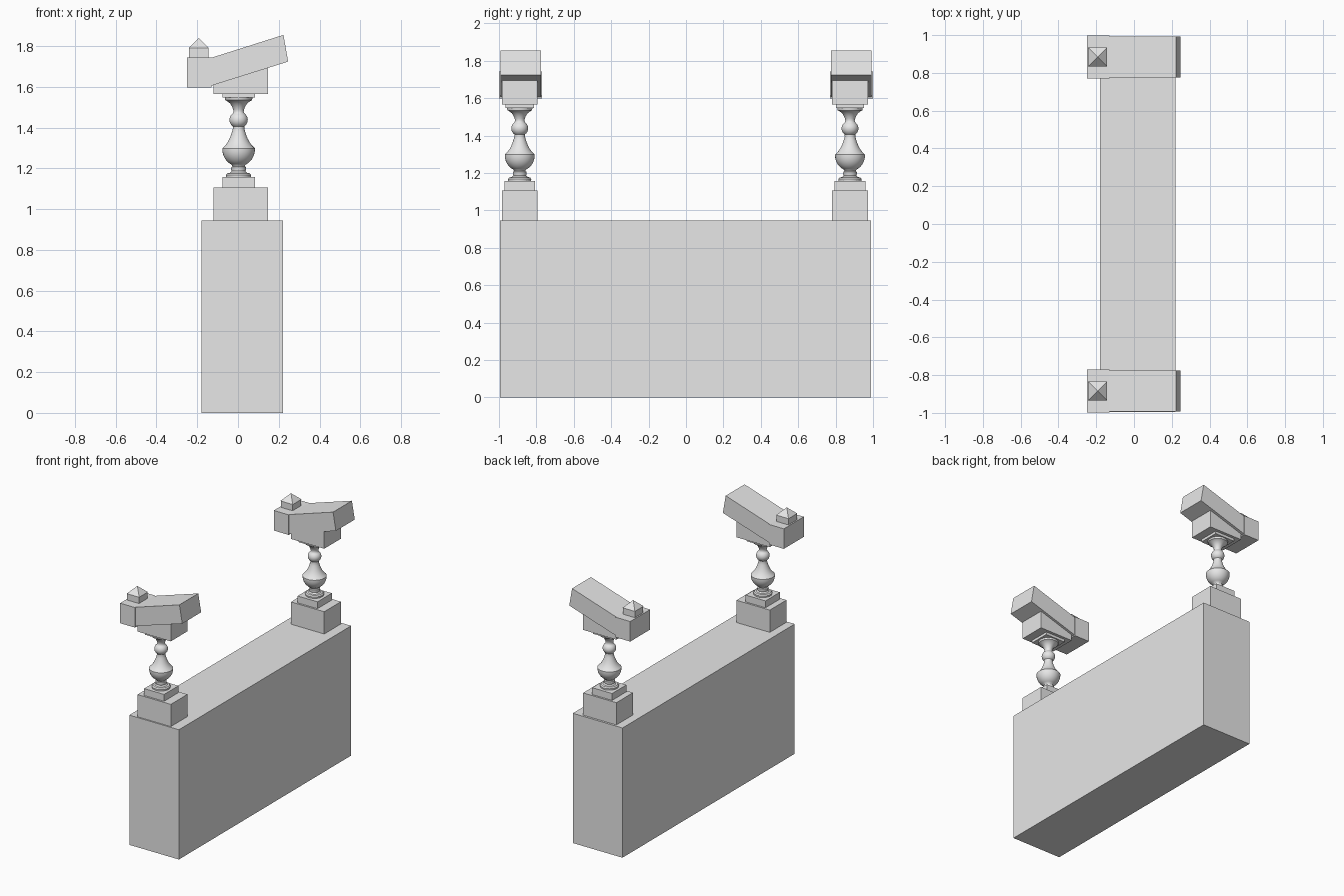
import bpy
import bmesh
from math import cos, sin, pi, radians

cube = bpy.data.objects.get("Cube")
if cube:
    bpy.data.objects.remove(cube, do_unlink=True)

stone = bpy.data.materials.new("stone grey")
stone.use_nodes = True
stone.diffuse_color = (0.8, 0.8, 0.8, 1)
stone.node_tree.nodes["Principled BSDF"].inputs["Base Color"].default_value = (0.8, 0.8, 0.8, 1)


def finish(name, bm):
    bmesh.ops.recalc_face_normals(bm, faces=bm.faces)
    mesh = bpy.data.meshes.new(name)
    bm.to_mesh(mesh)
    bm.free()
    mesh.materials.append(stone)
    obj = bpy.data.objects.new(name, mesh)
    bpy.context.collection.objects.link(obj)
    return obj


def prism(name, outline, y, width):
    """Extrude an (x, z) outline along y, centred on y."""
    bm = bmesh.new()
    face = bm.faces.new([bm.verts.new((x, y - width / 2, z)) for x, z in outline])
    out = bmesh.ops.extrude_face_region(bm, geom=[face])
    verts = [v for v in out["geom"] if isinstance(v, bmesh.types.BMVert)]
    bmesh.ops.translate(bm, verts=verts, vec=(0, width, 0))
    return finish(name, bm)


def box(name, x0, x1, z0, z1, y, width):
    return prism(name, [(x0, z0), (x1, z0), (x1, z1), (x0, z1)], y, width)


def pyramid(name, x, y, z, half, height):
    bm = bmesh.new()
    base = [bm.verts.new((x + sx * half, y + sy * half, z))
            for sx, sy in ((-1, -1), (1, -1), (1, 1), (-1, 1))]
    tip = bm.verts.new((x, y, z + height))
    bm.faces.new(base)
    for i in range(4):
        bm.faces.new((base[i], base[(i + 1) % 4], tip))
    return finish(name, bm)


def lathe(name, profile, x, y):
    """Spin an (r, z) profile around a vertical axis."""
    bm = bmesh.new()
    verts = [bm.verts.new((r, 0, z)) for r, z in profile]
    edges = [bm.edges.new(pair) for pair in zip(verts, verts[1:])]
    bmesh.ops.spin(bm, geom=verts + edges, cent=(0, 0, 0), axis=(0, 0, 1),
                   angle=2 * pi, steps=32)
    bmesh.ops.remove_doubles(bm, verts=bm.verts, dist=0.0005)
    bmesh.ops.translate(bm, verts=bm.verts, vec=(x, y, 0))
    obj = finish(name, bm)
    bpy.ops.object.select_all(action="DESELECT")
    obj.select_set(True)
    bpy.context.view_layer.objects.active = obj
    bpy.ops.object.shade_smooth_by_angle(angle=radians(35))


# Turned baluster: stepped foot, cup with concave shoulder, ball, flared cap
foot = [(0, 1.157), (0.061, 1.157), (0.062, 1.168), (0.055, 1.176),
        (0.042, 1.178), (0.034, 1.186), (0.037, 1.195), (0.036, 1.206), (0.03, 1.21)]
cup = [(0.08 * sin(a), 1.294 - 0.084 * cos(a))
       for a in (radians(d) for d in range(25, 91, 8))]
shoulder = [(0.08, 1.298), (0.066, 1.312), (0.054, 1.328), (0.045, 1.345),
            (0.038, 1.362), (0.032, 1.38), (0.028, 1.396)]
ball = [(0.045 * sin(a), 1.438 - 0.041 * cos(a))
        for a in (radians(d) for d in range(40, 145, 10))]
cap = [(0.025, 1.478), (0.027, 1.49), (0.032, 1.503), (0.042, 1.519),
       (0.058, 1.531), (0.066, 1.535), (0.068, 1.547), (0, 1.547)]
baluster = foot + cup + shoulder + ball + cap

# Long wall
box("wall", -0.18, 0.22, 0, 0.945, -0.003, 1.983)

# One pillar with a tilted head at each end
for side, post_y, head_y in (("front", -0.889, -0.884), ("back", 0.877, 0.884)):
    box(side + "_post", -0.12, 0.148, 0.945, 1.107, post_y, 0.192)
    box(side + "_plinth", -0.076, 0.084, 1.107, 1.157, post_y, 0.165)
    lathe(side + "_baluster", baluster, 0.003, post_y)
    box(side + "_cap_plate", -0.076, 0.084, 1.547, 1.566, post_y, 0.15)
    prism(side + "_bracket", [(-0.12, 1.566), (0.148, 1.566), (0.148, 1.695), (-0.12, 1.61)],
          post_y, 0.192)
    prism(side + "_tilted_beam", [(-0.13, 1.606), (0.246, 1.724), (0.223, 1.855), (-0.13, 1.743)],
          head_y, 0.217)
    box(side + "_end_block", -0.25, -0.13, 1.597, 1.743, head_y, 0.23)
    box(side + "_finial_base", -0.24, -0.145, 1.743, 1.79, head_y, 0.096)
    pyramid(side + "_finial", -0.1925, head_y, 1.79, 0.05, 0.05)
